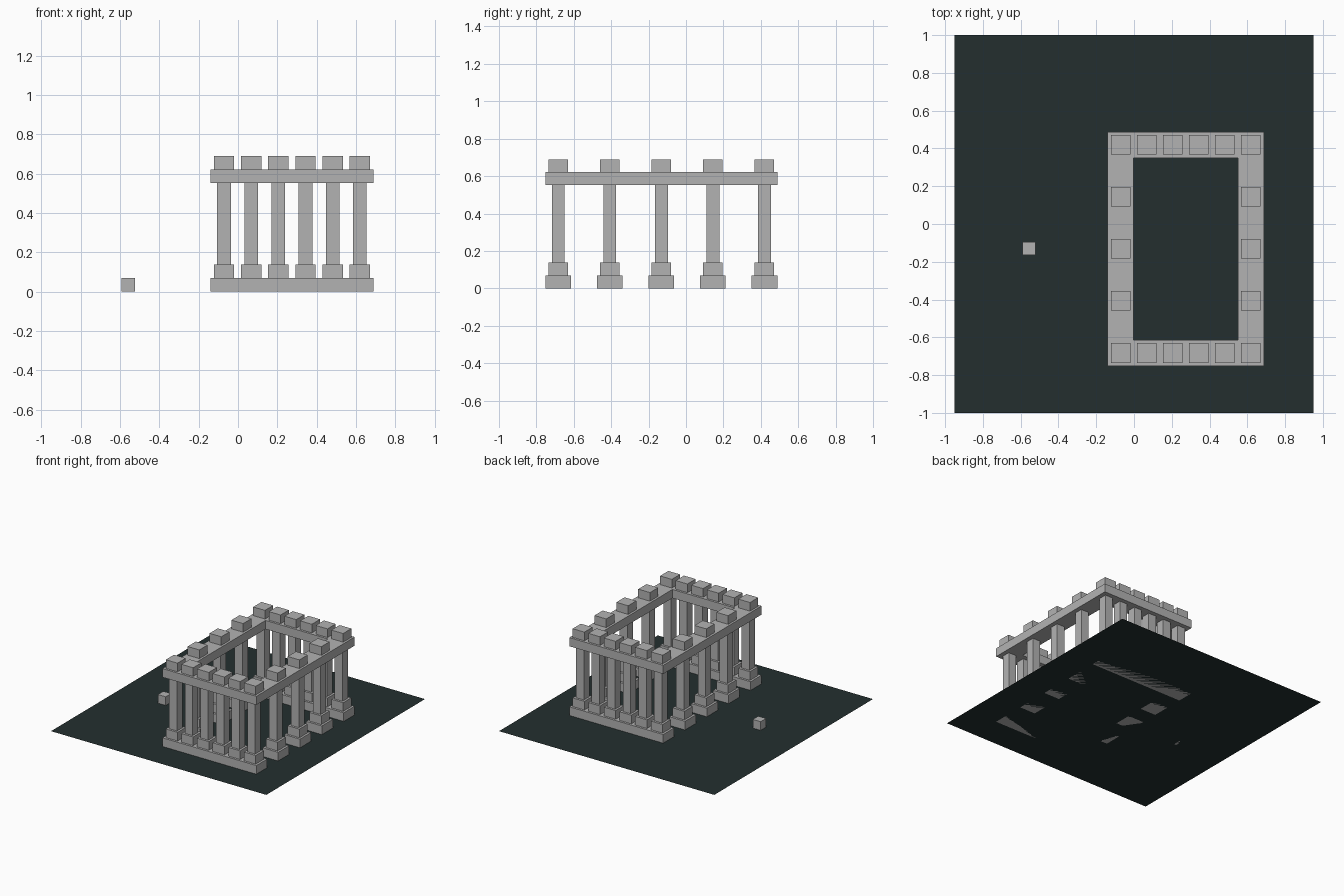
import bpy

if "Cube" in bpy.data.objects:
    bpy.data.objects.remove(bpy.data.objects["Cube"])

def material(name, rgb):
    m = bpy.data.materials.new(name)
    m.diffuse_color = (*rgb, 1)
    m.use_nodes = True
    m.node_tree.nodes["Principled BSDF"].inputs["Base Color"].default_value = m.diffuse_color
    return m

stone = material("grey stone", (0.45, 0.45, 0.45))
dark = material("dark green ground", (0.017, 0.028, 0.028))

def box(name, x0, x1, y0, y1, z0, z1, mat=stone):
    v = [(x, y, z) for z in (z0, z1) for x, y in ((x0, y0), (x1, y0), (x1, y1), (x0, y1))]
    f = [(3, 2, 1, 0), (4, 5, 6, 7), (0, 1, 5, 4), (1, 2, 6, 5), (2, 3, 7, 6), (3, 0, 4, 7)]
    me = bpy.data.meshes.new(name)
    me.from_pydata(v, [], f)
    me.materials.append(mat)
    ob = bpy.data.objects.new(name, me)
    bpy.context.collection.objects.link(ob)
    return ob

def block(name, x, y, w, z0, z1):
    return box(name, x - w / 2, x + w / 2, y - w / 2, y + w / 2, z0, z1)

# Ground sheet
me = bpy.data.meshes.new("ground_sheet")
me.from_pydata([(-.95, -1, 0), (.95, -1, 0), (.95, 1, 0), (-.95, 1, 0)], [], [(0, 1, 2, 3)])
me.materials.append(dark)
bpy.context.collection.objects.link(bpy.data.objects.new("ground_sheet", me))

# Small loose stone cube
block("loose_cube", -0.557, -0.13, 0.069, 0, 0.069)

# Column grid and heights
U = 0.069
xs = [-0.071 + 0.138 * i for i in range(6)]
ys = [-0.683 + 0.2755 * i for i in range(5)]
X0, X1, Y0, Y1 = xs[0] - U, xs[-1] + U, ys[0] - U, ys[-1] + U

# Plinths and lintels of the two short rows
for side, y in (("front", ys[0]), ("back", ys[-1])):
    box(side + "_plinth", X0, X1, y - U, y + U, 0, U)
    box(side + "_lintel", X0, X1, y - U, y + U, 8 * U, 9 * U)

# Lintels and separate footings of the long sides
for side, x in (("left", xs[0]), ("right", xs[-1])):
    box(side + "_lintel", x - U, x + U, Y0 + 2 * U, Y1 - 2 * U, 8 * U, 9 * U)
    for y in ys[1:-1]:
        block(side + "_footing", x, y, 2 * U, 0, U)

# Columns with base block, shaft and roof block
spots = [(x, y) for x in xs for y in (ys[0], ys[-1])]
spots += [(x, y) for x in (xs[0], xs[-1]) for y in ys[1:-1]]
for x, y in spots:
    block("column_base", x, y, 1.5 * U, U, 2 * U)
    block("column_shaft", x, y, U, 2 * U, 8 * U)
    block("roof_block", x, y, 1.5 * U, 9 * U, 10 * U)
